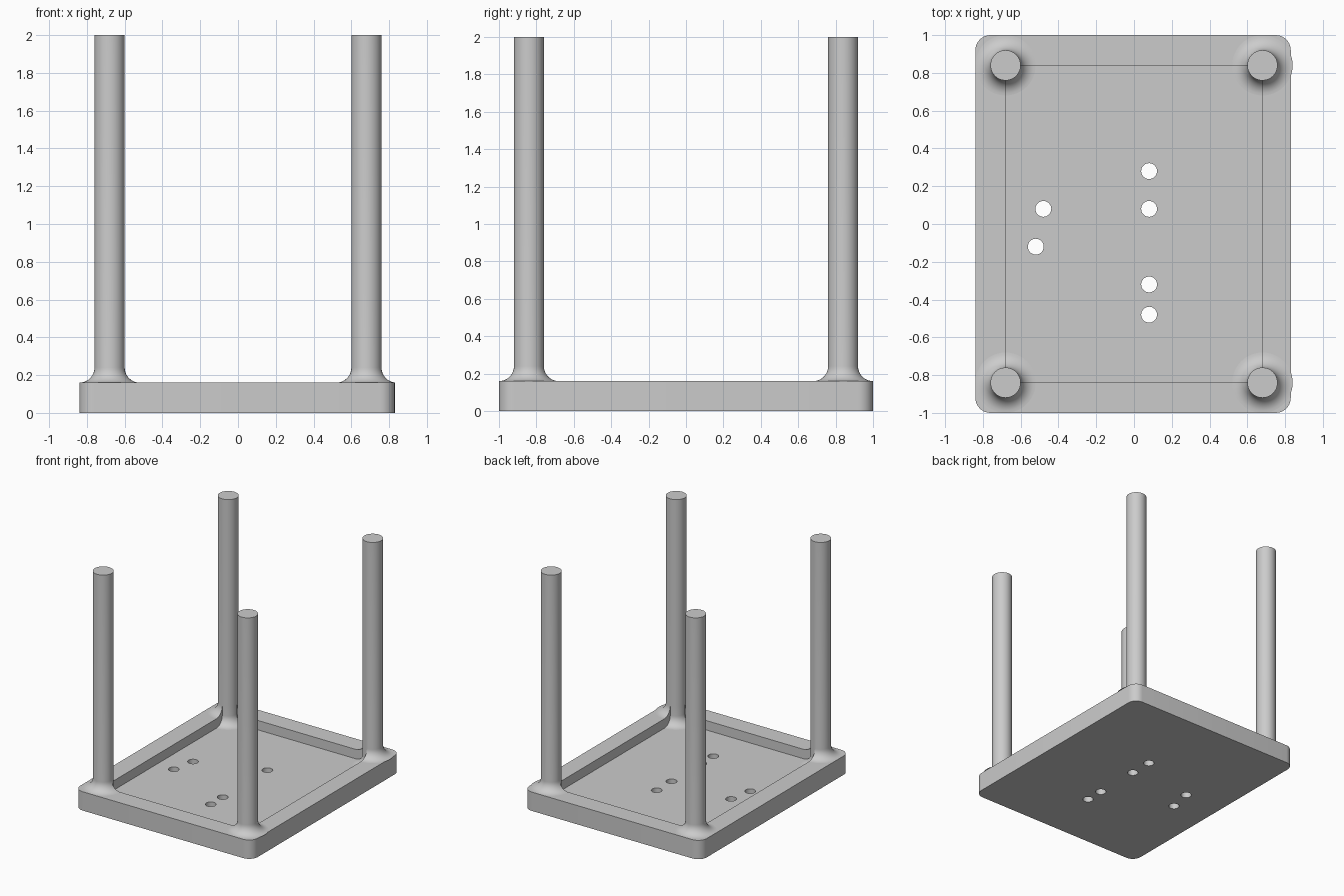
import bpy, bmesh
from math import cos, sin, pi

cube = bpy.data.objects.get("Cube")
if cube:
    bpy.data.objects.remove(cube, do_unlink=True)

LEFT, RIGHT, DEPTH = -0.84, 0.83, 1.0      # tray outline
RIM, FLOOR, TOP = 0.16, 0.08, 2.0          # heights
POST_X, POST_Y, POST_R = 0.68, 0.84, 0.08
FILLET = 0.08

grey = bpy.data.materials.new("plain grey")
grey.use_nodes = True
colour = (0.6, 0.6, 0.6, 1)
grey.diffuse_color = colour
grey.node_tree.nodes["Principled BSDF"].inputs["Base Color"].default_value = colour


def make_object(name, bm):
    bmesh.ops.recalc_face_normals(bm, faces=bm.faces)
    mesh = bpy.data.meshes.new(name)
    bm.to_mesh(mesh)
    bm.free()
    mesh.materials.append(grey)
    obj = bpy.data.objects.new(name, mesh)
    bpy.context.collection.objects.link(obj)
    return obj


def prism(name, outline, z0, z1):
    bm = bmesh.new()
    base = bm.faces.new([bm.verts.new((x, y, z0)) for x, y in outline])
    new = bmesh.ops.extrude_face_region(bm, geom=[base])["geom"]
    bmesh.ops.translate(bm, vec=(0, 0, z1 - z0),
                        verts=[v for v in new if isinstance(v, bmesh.types.BMVert)])
    if not base.is_valid or len(bm.faces) < len(outline) + 2:
        bm.faces.new([v for v in bm.verts if abs(v.co.z - z0) < 1e-6])
    return make_object(name, bm)


def circle(x, y, r, n=32, start=0.0, sweep=2 * pi):
    return [(x + r * cos(start + sweep * i / n), y + r * sin(start + sweep * i / n))
            for i in range(n)]


def smooth(obj):
    bpy.ops.object.select_all(action='DESELECT')
    obj.select_set(True)
    bpy.context.view_layer.objects.active = obj
    bpy.ops.object.shade_smooth_by_angle(angle=pi / 6)


# Tray with rounded corners
outline = []
for k, (x, y) in enumerate([(RIGHT, DEPTH), (LEFT, DEPTH), (LEFT, -DEPTH), (RIGHT, -DEPTH)]):
    cx = x - FILLET if x > 0 else x + FILLET
    cy = y - FILLET if y > 0 else y + FILLET
    outline += circle(cx, cy, FILLET, 8, k * pi / 2, pi / 2)
    end = (k + 1) * pi / 2
    outline.append((cx + FILLET * cos(end), cy + FILLET * sin(end)))
tray = prism("tray", outline, 0, RIM)

# Recess and drilled holes
cutters = [prism("recess_cutter", [(-POST_X, -POST_Y), (POST_X, -POST_Y),
                                   (POST_X, POST_Y), (-POST_X, POST_Y)], FLOOR, RIM + 0.2)]
holes = [(0.08, 0.28), (0.08, 0.08), (0.08, -0.32), (0.08, -0.48),
         (-0.48, 0.08), (-0.52, -0.12)]
for x, y in holes:
    cutters.append(prism("hole_cutter", circle(x, y, 0.042), -0.1, RIM + 0.1))
for cutter in cutters:
    cutter.hide_render = True
    mod = tray.modifiers.new("cut", 'BOOLEAN')
    mod.operation, mod.solver, mod.object = 'DIFFERENCE', 'EXACT', cutter
    bpy.ops.object.select_all(action='DESELECT')
    bpy.context.view_layer.objects.active = tray
    tray.select_set(True)
    bpy.ops.object.modifier_apply(modifier=mod.name)
    bpy.data.objects.remove(cutter, do_unlink=True)
smooth(tray)


# Posts: the flare stands on the rim, and on the recess floor in the inner quarter
def post(name, x, y, turn):
    bm = bmesh.new()
    steps, arc = 12, 10
    spokes = [(i, FLOOR) for i in range(steps + 1)]
    spokes += [(i, RIM) for i in range(steps, 4 * steps + 1)]
    rings = []
    for i, z in spokes:
        a = turn + i * pi / 2 / steps
        profile = [(POST_R, TOP), (POST_R, RIM + FILLET)]
        for j in range(arc + 1):
            t = j * pi / 2 / arc
            profile.append((POST_R + FILLET * (1 - cos(t)), z + FILLET * (1 - sin(t))))
        rings.append([bm.verts.new((x + r * cos(a), y + r * sin(a), h)) for r, h in profile])
    for a, b in zip(rings, rings[1:] + rings[:1]):
        for j in range(len(a) - 1):
            bm.faces.new((a[j], a[j + 1], b[j + 1], b[j]))
    bmesh.ops.remove_doubles(bm, verts=bm.verts, dist=1e-5)
    bmesh.ops.dissolve_degenerate(bm, edges=bm.edges, dist=1e-5)
    rim = [e for e in bm.edges if all(v.co.z > TOP - 0.01 for v in e.verts)]
    bmesh.ops.contextual_create(bm, geom=rim)
    smooth(make_object(name, bm))


corners = [("front_right_post", -1, -1), ("front_left_post", 1, -1),
           ("back_left_post", 1, 1), ("back_right_post", -1, 1)]
for k, (name, sx, sy) in enumerate(corners):
    post(name, sx * POST_X, sy * POST_Y, k * pi / 2)
